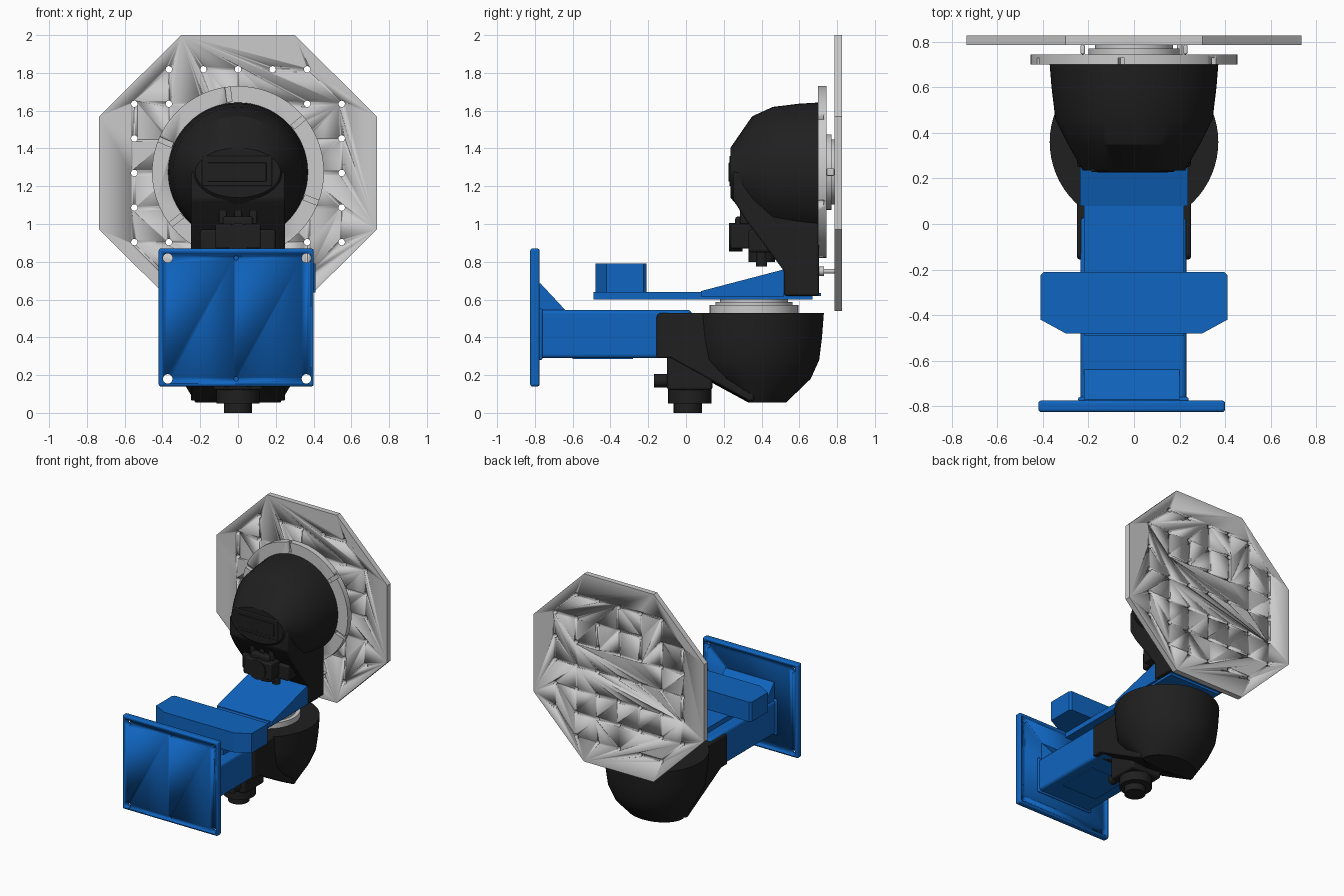
import bpy, bmesh
from math import sin, cos, pi, radians
from mathutils import Vector

if "Cube" in bpy.data.objects:
    bpy.data.objects.remove(bpy.data.objects["Cube"])

def material(name, rgb):
    m = bpy.data.materials.new(name)
    m.diffuse_color = (*rgb, 1)
    m.use_nodes = True
    m.node_tree.nodes["Principled BSDF"].inputs["Base Color"].default_value = m.diffuse_color
    return m

BLUE = material("blue paint", (0.005, 0.13, 0.53))
BLACK = material("black casting", (0.014, 0.014, 0.014))

def loft(name, rings, mat=None, bevel=0, smooth=True):
    """Closed solid through equally long rings of 3D points."""
    bm = bmesh.new()
    vs = [[bm.verts.new(p) for p in r] for r in rings]
    n = len(rings[0])
    for a, b in zip(vs, vs[1:]):
        for i in range(n):
            bm.faces.new((a[i], a[(i + 1) % n], b[(i + 1) % n], b[i]))
    bm.faces.new(vs[0])
    bm.faces.new(vs[-1])
    bmesh.ops.recalc_face_normals(bm, faces=bm.faces)
    me = bpy.data.meshes.new(name)
    bm.to_mesh(me)
    bm.free()
    ob = bpy.data.objects.new(name, me)
    bpy.context.collection.objects.link(ob)
    if mat:
        me.materials.append(mat)
    if bevel:
        md = ob.modifiers.new("bevel", 'BEVEL')
        md.width, md.segments, md.limit_method = bevel, 3, 'ANGLE'
    if smooth:
        bpy.ops.object.select_all(action='DESELECT')
        ob.select_set(True)
        bpy.context.view_layer.objects.active = ob
        bpy.ops.object.shade_smooth_by_angle(angle=radians(28))
    return ob

def prism(name, axis, pts, lo, hi, mat=None, bevel=0):
    """Extrude a 2D profile along an axis: x takes (y,z), y takes (x,z), z takes (x,y)."""
    def at(p, h):
        q = list(p)
        q.insert("xyz".index(axis), h)
        return q
    return loft(name, [[at(p, h) for p in pts] for h in (lo, hi)], mat, bevel)

def box(name, x, y, z, mat=None, bevel=0):
    return prism(name, 'z', [(x[0], y[0]), (x[1], y[0]), (x[1], y[1]), (x[0], y[1])], *z, mat, bevel)

def circle(c, r, n=48):
    return [(c[0] + r * cos(2 * pi * i / n), c[1] + r * sin(2 * pi * i / n)) for i in range(n)]

def disc(name, axis, c, r, lo, hi, mat=None, n=48):
    return prism(name, axis, circle(c, r, n), lo, hi, mat)

def cut(ob, cutters):
    """Subtract joined cutters, then discard them."""
    bpy.ops.object.select_all(action='DESELECT')
    for c in cutters:
        c.select_set(True)
        c.hide_render = True
    bpy.context.view_layer.objects.active = cutters[0]
    if len(cutters) > 1:
        bpy.ops.object.join()
    md = ob.modifiers.new("cut", 'BOOLEAN')
    md.object, md.solver = cutters[0], 'EXACT'
    bpy.context.view_layer.objects.active = ob
    for m in list(ob.modifiers):
        if m.type in {'BEVEL', 'BOOLEAN'}:
            bpy.ops.object.modifier_apply(modifier=m.name)
    bpy.data.objects.remove(cutters[0])

def dome(name, sections, place, n=64):
    """Gear housing: each section is depth, half width, far extent, near extent."""
    rings = []
    for d, w, far, near in sections:
        ring = []
        for i in range(n):
            c, s = cos(2 * pi * i / n), sin(2 * pi * i / n)
            ring.append(place(w * c, s * (far if s > 0 else near), d))
        rings.append(ring)
    return loft(name, rings, BLACK)

# Wall plate with four bolt holes and two small dowel holes
plate = box("wall_plate", (-.42, .40), (-.825, -.775), (.14, .87), BLUE, .012)
cut(plate, [disc("bolt_cutter", 'y', (x - .005, z), .025, -.9, -.7, n=24)
            for x in (-.367, .367) for z in (.18, .82)]
    + [disc("dowel_cutter", 'y', (-.01, z), .012, -.9, -.8, n=16) for z in (.18, .82)])

# Fixed arm, its weld collar and gusset
box("fixed_arm", (-.235, .23), (-.78, .03), (.29, .545), BLUE, .02)
box("arm_collar", (-.245, .24), (-.78, -.76), (.28, .555), BLUE, .008)
box("arm_underside_pad", (-.15, .15), (-.60, -.28), (.284, .30), BLUE)
prism("arm_gusset", 'x', [(-.78, .685), (-.77, .685), (-.635, .54), (-.78, .54)], -.22, .20, BLUE)

# Lower gear unit (vertical axis)
LY = .36
dome("lower_housing", [(.53, .37, .37, .37), (.40, .362, .36, .36), (.28, .345, .345, .345),
                       (.18, .30, .30, .26), (.055, .225, .17, .03)],
     lambda u, v, d: (u, LY + v, d))
prism("lower_neck", 'x', [(-.155, .515), (-.14, .53), (.36, .53), (.36, .065), (.33, .065),
                          (-.08, .29), (-.155, .29)], -.25, .25, BLACK, .012)
disc("lower_output_flange", 'z', (0, LY), .235, .525, .572)
disc("lower_output_ring", 'z', (0, LY), .205, .57, .588)
disc("lower_output_hub", 'z', (0, LY), .18, .585, .605)

# Lower motor and plugs
box("lower_motor", (-.13, .13), (-.10, .14), (.12, .32), BLACK, .015)
disc("lower_motor_cap", 'z', (0, .02), .115, .05, .14, BLACK, 32)
disc("lower_motor_end", 'z', (0, .01), .075, 0, .06, BLACK, 32)
for x in (-.06, .06):
    disc("lower_plug", 'y', (x, .17), .035, -.17, -.09, BLACK, 20)

# Swivelling bracket with cross block and wedge
prism("bracket_base", 'x', [(-.49, .60), (.67, .60), (.67, .618), (.715, .618), (.715, .635),
                            (.08, .64), (-.49, .64)], -.22, .22, BLUE)
prism("bracket_wedge", 'x', [(.08, .615), (.08, .645), (.52, .76), (.52, .615)], -.237, .237, BLUE)
right = [(.30, -.48), (.41, -.42), (.41, -.225), (.395, -.21)]
prism("cross_block", 'z', right + [(-x, y) for x, y in reversed(right)], .638, .79, BLUE)

# Upper gear unit (horizontal axis)
UZ = 1.275
dome("upper_housing", [(.70, .37, .368, .37), (.60, .362, .362, .362), (.46, .345, .345, .345),
                       (.35, .29, .295, .27), (.235, .225, .128, .135)],
     lambda u, v, d: (u, d, UZ + v))
prism("upper_neck", 'x', [(.70, 1.275), (.705, .62), (.52, .62), (.52, .75), (.31, 1.03),
                          (.25, 1.13), (.25, 1.275)], -.25, .25, BLACK, .012)

# Cover panel on the dome
box("dome_panel", (-.19, .18), (.229, .25), (1.20, 1.36), BLACK, .006)
box("panel_window", (-.16, .15), (.225, .24), (1.225, 1.325), BLACK, .004)

# Upper motor, ribs and plugs
box("upper_motor", (-.12, .12), (.235, .44), (.87, 1.0), BLACK, .01)
box("upper_motor_top", (-.08, .08), (.26, .42), (.98, 1.04), BLACK, .015)
disc("upper_motor_end", 'y', (0, .93), .075, .228, .30, BLACK, 32)
box("upper_motor_base", (-.20, .20), (.33, .55), (.85, .97), BLACK, .015)
disc("upper_cable_gland", 'z', (0, .40), .07, .80, .88, BLACK, 24)
for x in (-.05, .05):
    disc("upper_plug", 'z', (x, .40), .03, .775, .86, BLACK, 20)
for x in (-.08, 0, .08):
    box("neck_rib", (x - .02, x + .02), (.285, .40), (1.0, 1.10), BLACK, .008)

# Large rim disc with six radial notches
rim = disc("rim_disc", 'y', (0, UZ), .455, .70, .745, n=96)
notches = []
for k in range(6):
    a = radians(97 + 60.5 * k)
    r, t = Vector((cos(a), sin(a))), Vector((-sin(a), cos(a)))
    c = Vector((0, UZ))
    pts = [c + r * p + t * q for p, q in ((.375, -.014), (.48, -.014), (.48, .014), (.375, .014))]
    notches.append(prism("notch_cutter", 'y', [tuple(p) for p in pts], .68, .728))
cut(rim, notches)
disc("upper_output_ring", 'y', (0, UZ), .20, .74, .77)
disc("upper_output_hub", 'y', (0, UZ), .172, .765, .79)
for s in (-1, 1):
    xs = sorted((s * .215, s * .235))
    box("ring_clip", xs, (.745, .785), (UZ - .02, UZ + .02), None, .006)

# Locating pin behind the face plate
disc("locating_pin", 'y', (.2, .75), .012, .69, .79, n=20)
disc("locating_pin_collar", 'y', (.2, .75), .024, .70, .73, n=20)

# Octagonal face plate with its grid of holes
quarter = [(.735, -.30), (.735, .30), (.30, .73), (-.30, .73)]
octagon = [(x, 1.27 + z) for x, z in quarter + [(-x, -z) for x, z in quarter]]
face = prism("face_plate", 'y', octagon, .785, .827)
cut(face, [disc("hole_cutter", 'y', (.183 * i, 1.27 + .183 * j), .017, .7, .9, n=16)
           for i in range(-3, 4) for j in range(-3, 4) if abs(i) + abs(j) < 6])
